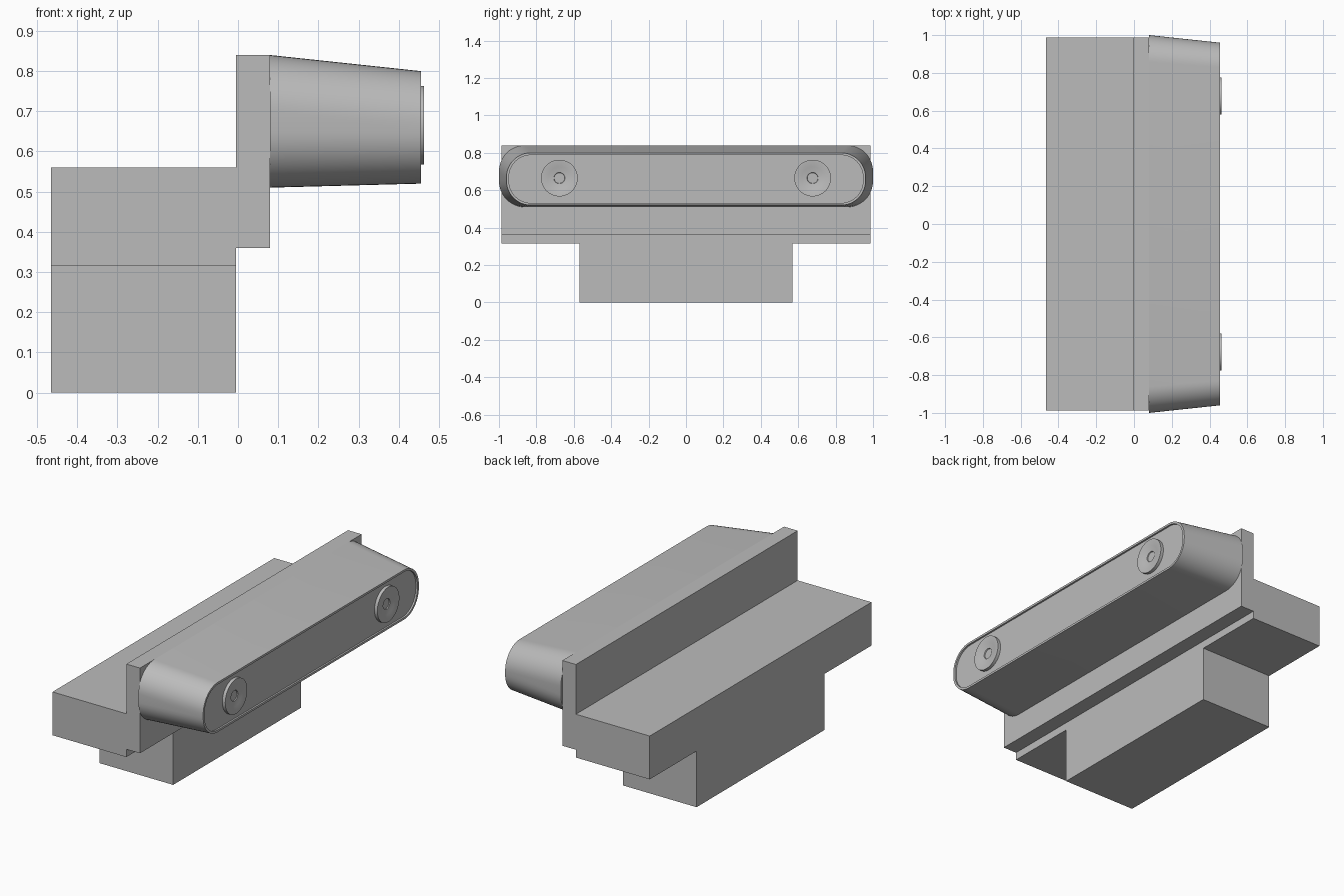
import bpy, bmesh, math

cube = bpy.data.objects.get("Cube")
if cube:
    bpy.data.objects.remove(cube, do_unlink=True)

GREY = (0.5, 0.5, 0.5, 1)
grey = bpy.data.materials.new("plain grey")
grey.use_nodes = True
grey.diffuse_color = GREY
grey.node_tree.nodes["Principled BSDF"].inputs["Base Color"].default_value = GREY


def add_object(name, bm, smooth=False):
    bmesh.ops.recalc_face_normals(bm, faces=bm.faces)
    mesh = bpy.data.meshes.new(name)
    bm.to_mesh(mesh)
    bm.free()
    mesh.materials.append(grey)
    obj = bpy.data.objects.new(name, mesh)
    bpy.context.collection.objects.link(obj)
    if smooth:
        bpy.ops.object.select_all(action='DESELECT')
        obj.select_set(True)
        bpy.context.view_layer.objects.active = obj
        bpy.ops.object.shade_smooth_by_angle(angle=math.radians(30))
    return obj


def block(name, x0, x1, half_y, z0, z1):
    bm = bmesh.new()
    bmesh.ops.create_cube(bm, size=1)
    for v in bm.verts:
        v.co = ((x0 + x1) / 2 + v.co.x * (x1 - x0), v.co.y * 2 * half_y,
                (z0 + z1) / 2 + v.co.z * (z1 - z0))
    return add_object(name, bm)


def rounded_loop(x, half_y, z0, z1, r, steps=12):
    """Rounded rectangle in the plane of constant x."""
    points = []
    for q, (sy, sz) in enumerate(((1, 1), (-1, 1), (-1, -1), (1, -1))):
        cy = sy * (half_y - r)
        cz = z1 - r if sz > 0 else z0 + r
        for i in range(steps + 1):
            a = (q + i / steps) * math.pi / 2
            points.append((x, cy + r * math.cos(a), cz + r * math.sin(a)))
    return points


def circle_loop(x, y, z, r, steps=48):
    return [(x, y + r * math.cos(i * math.tau / steps), z + r * math.sin(i * math.tau / steps))
            for i in range(steps)]


def loft(name, loops):
    """Skin consecutive loops and cap both ends."""
    bm = bmesh.new()
    rings = [[bm.verts.new(p) for p in loop] for loop in loops]
    for a, b in zip(rings, rings[1:]):
        for i in range(len(a)):
            j = (i + 1) % len(a)
            bm.faces.new((a[i], a[j], b[j], b[i]))
    bm.faces.new(rings[0])
    bm.faces.new(rings[-1])
    return add_object(name, bm, smooth=True)


# Stepped mount
block("base_block", -0.465, -0.005, 0.57, 0, 0.316)
block("shelf", -0.465, -0.005, 0.987, 0.316, 0.56)
block("back_plate", -0.005, 0.08, 0.987, 0.36, 0.84)

# Tapered bumper with a thin rim around a recessed face
loft("bumper", [
    rounded_loop(0.08, 1.0, 0.51, 0.84, 0.14),
    rounded_loop(0.455, 0.96, 0.52, 0.80, 0.13),
    rounded_loop(0.455, 0.947, 0.532, 0.788, 0.118),
    rounded_loop(0.445, 0.947, 0.532, 0.788, 0.118),
])

# Dished bolt caps: (x, radius) profile revolved about the bumper axis
CAP = [(0.44, 0.098), (0.463, 0.098), (0.463, 0.088), (0.456, 0.06), (0.452, 0.03), (0.447, 0.028)]
for side, y in (("left", 0.677), ("right", -0.677)):
    loft("bolt_cap_" + side, [circle_loop(x, y, 0.665, r) for x, r in CAP])
